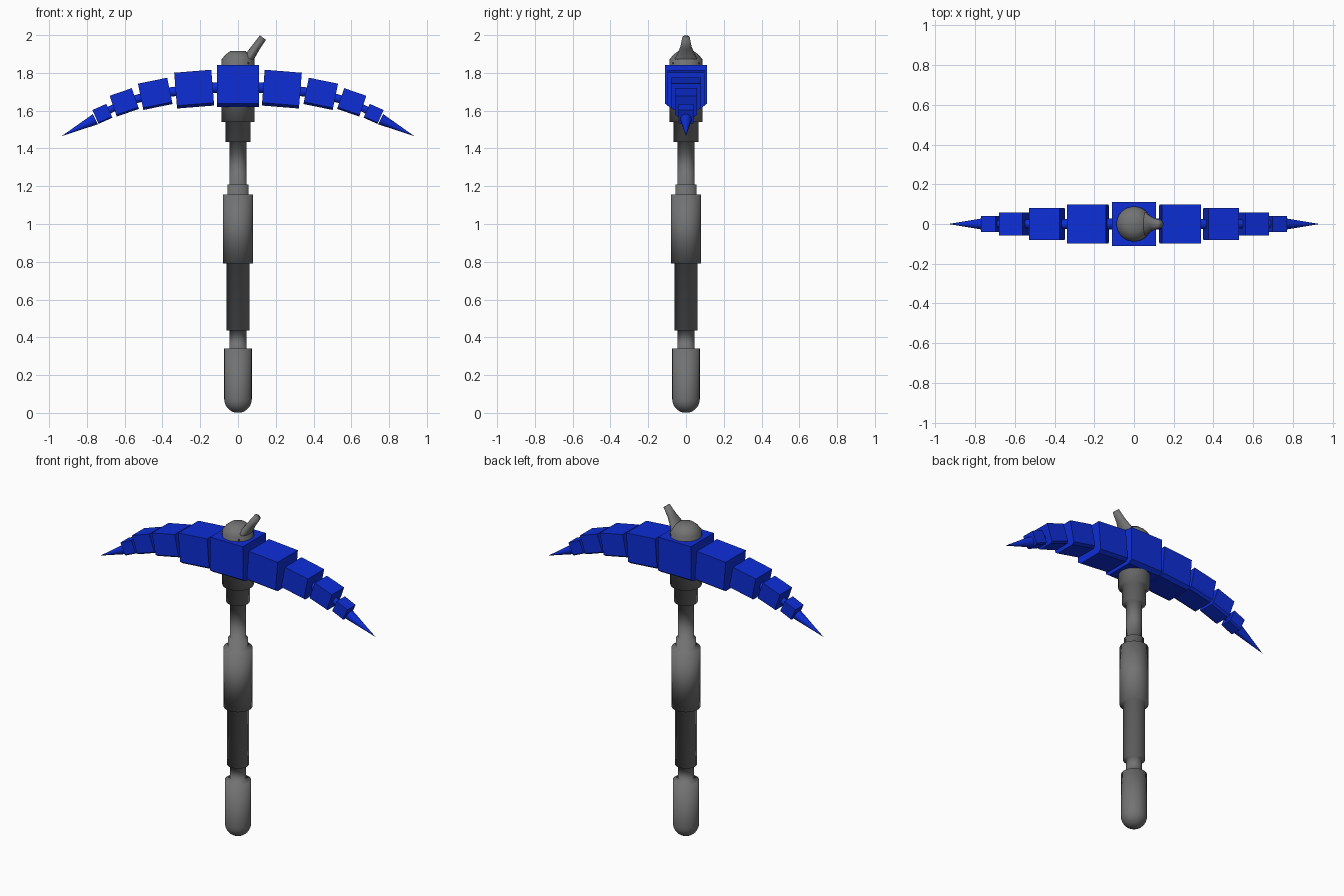
import bpy, bmesh, math
from mathutils import Vector, Matrix

cube = bpy.data.objects.get("Cube")
if cube:
    bpy.data.objects.remove(cube, do_unlink=True)


def material(name, rgb):
    m = bpy.data.materials.new(name)
    m.use_nodes = True
    m.diffuse_color = (*rgb, 1)
    m.node_tree.nodes["Principled BSDF"].inputs["Base Color"].default_value = (*rgb, 1)
    return m


grey = material("handle grey", (0.17, 0.17, 0.17))
blue = material("head blue", (0.004, 0.027, 0.68))


def finish(name, bm, mat, smooth=False):
    bmesh.ops.recalc_face_normals(bm, faces=bm.faces)
    for f in bm.faces:
        f.smooth = smooth
    me = bpy.data.meshes.new(name)
    bm.to_mesh(me)
    bm.free()
    me.materials.append(mat)
    ob = bpy.data.objects.new(name, me)
    bpy.context.collection.objects.link(ob)
    return ob


def loft(name, rings, mat, smooth):
    """Skin a list of vertex rings and cap both ends."""
    bm = bmesh.new()
    rows = [[bm.verts.new(p) for p in ring] for ring in rings]
    n = len(rows[0])
    for a, b in zip(rows, rows[1:]):
        for i in range(n):
            j = (i + 1) % n
            bm.faces.new((a[i], a[j], b[j], b[i]))
    bm.faces.new(rows[0])
    bm.faces.new(rows[-1])
    return finish(name, bm, mat, smooth)


def ellipse(centre, u, v, n=32):
    angles = [math.tau * i / n for i in range(n)]
    return [Vector(centre) + u * math.cos(a) + v * math.sin(a) for a in angles]


# Handle: one turned profile with a rounded pommel and stepped sleeves
pommel = 0.073
profile = [(pommel * math.sin(t), pommel * (1 - math.cos(t)))
           for t in [math.pi / 2 * k / 7 for k in range(1, 8)]]
profile += [(pommel, 0.34), (0.045, 0.34), (0.045, 0.435), (0.061, 0.435),
            (0.061, 0.79), (0.08, 0.79), (0.08, 1.155), (0.056, 1.155),
            (0.056, 1.21), (0.045, 1.21), (0.045, 1.435), (0.066, 1.435),
            (0.066, 1.54), (0.088, 1.54), (0.088, 1.87), (0.068, 1.895),
            (0.042, 1.915)]
loft("handle", [ellipse((0, 0, z), Vector((r, 0, 0)), Vector((0, r, 0)))
                for r, z in profile], grey, True)

# Horn: flared spout leaning out of the cap
across = Vector((0.8, 0, -0.6))
horn = [(0.045, 1.855, 0.035, 0.075), (0.065, 1.89, 0.026, 0.05),
        (0.097, 1.938, 0.022, 0.03), (0.132, 1.987, 0.02, 0.02)]
loft("cap_horn", [ellipse((x, 0, z), across * u, Vector((0, v, 0)), 20)
                  for x, z, u, v in horn], grey, True)


def block(name, x, z, width, height, depth, tilt):
    """Box with narrow chamfers along its two lower long edges."""
    h, d = height / 2, depth / 2
    cut = 0.08 * height
    outline = [(-d, h), (d, h), (d, cut - h), (d - 1.4 * cut, -h),
               (1.4 * cut - d, -h), (-d, cut - h)]
    place = Matrix.Translation((x, 0, z)) @ Matrix.Rotation(tilt, 4, 'Y')
    loft(name, [[place @ Vector((s * width / 2, y, k)) for y, k in outline]
                for s in (-1, 1)], blue, False)


def tapered_rod(name, start, end, r0, r1):
    axis = Vector(end) - Vector(start)
    bm = bmesh.new()
    turn = axis.to_track_quat('Z', 'Y').to_matrix().to_4x4()
    place = Matrix.Translation((Vector(start) + Vector(end)) / 2) @ turn
    bmesh.ops.create_cone(bm, cap_ends=True, segments=16, radius1=r0, radius2=r1,
                          depth=axis.length, matrix=place)
    finish(name, bm, blue)


# Head: centre block, then shrinking segments along both arms
block("head_centre", 0, 1.73, 0.222, 0.222, 0.222, 0)
segments = [(0.232, 1.714, 0.197, 0.19, 0.196, 4.6),
            (0.438, 1.689, 0.158, 0.142, 0.16, 11.5),
            (0.602, 1.644, 0.124, 0.116, 0.118, 19),
            (0.718, 1.583, 0.08, 0.08, 0.08, 24)]
for side, s in (("left", 1), ("right", -1)):
    previous = (0, 0, 1.73)
    for i, (x, z, w, h, d, deg) in enumerate(segments, 1):
        block(f"{side}_segment_{i}", s * x, z, w, h, d, s * math.radians(deg))
        here = (s * x, 0, z)
        r = 0.031 - 0.003 * i
        tapered_rod(f"{side}_link_{i}", previous, here, r, r)
        previous = here
    tapered_rod(f"{side}_tip", (s * 0.755, 0, 1.555), (s * 0.934, 0, 1.465), 0.03, 0)
